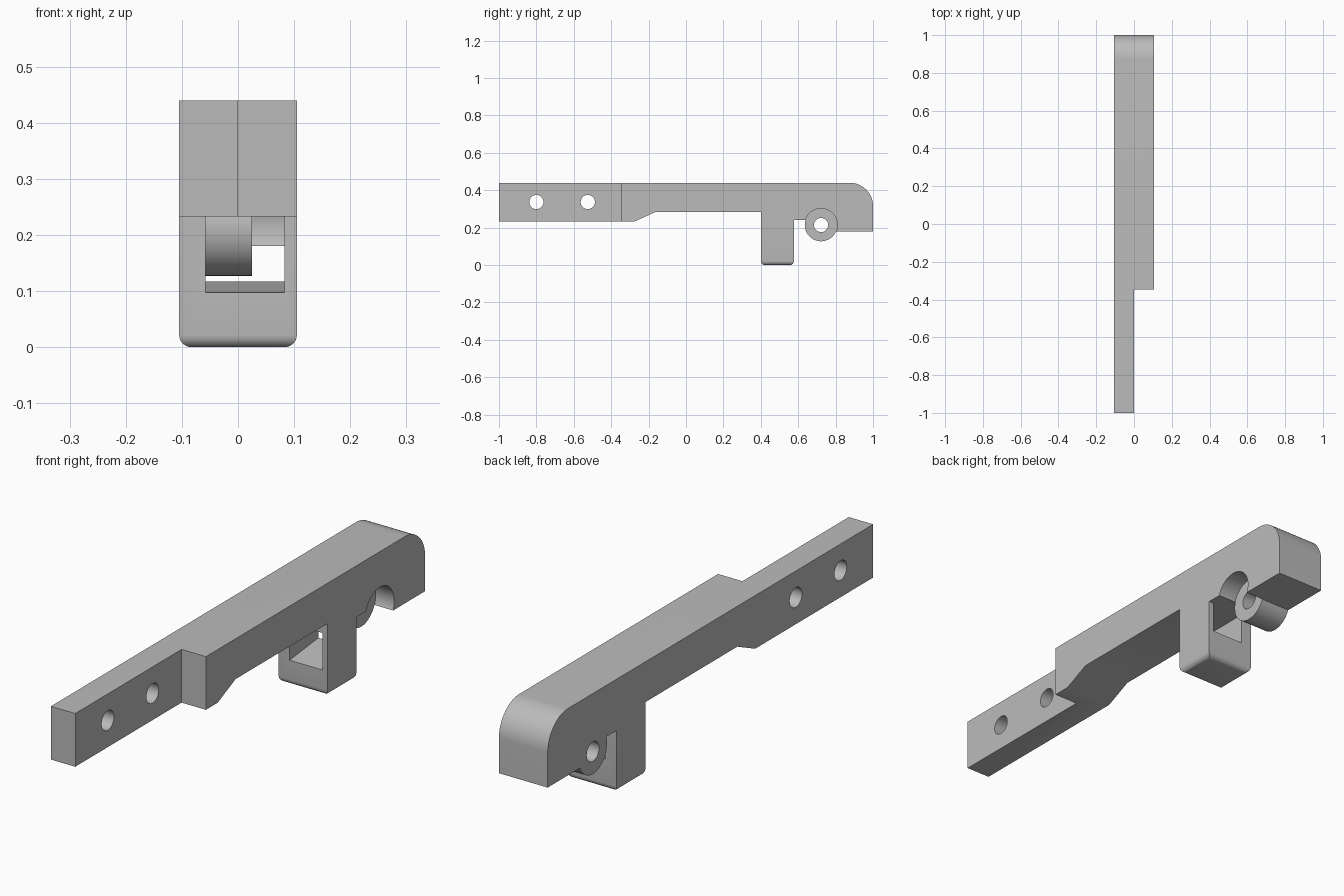
import bpy, bmesh, math

cube = bpy.data.objects.get("Cube")
if cube:
    bpy.data.objects.remove(cube, do_unlink=True)

HALF = 0.105                                  # half the width of the part
HUB_Y, HUB_Z, HUB_R, BORE = 0.722, 0.214, 0.087, 0.038

grey = bpy.data.materials.new("plain grey")
grey.use_nodes = True
grey.diffuse_color = (0.5, 0.5, 0.5, 1)
grey.node_tree.nodes["Principled BSDF"].inputs["Base Color"].default_value = (0.5, 0.5, 0.5, 1)


def arc(y, z, r, start, end, steps):
    """Points of an arc in the side plane, angles in degrees."""
    angles = [math.radians(start + (end - start) * i / steps) for i in range(steps + 1)]
    return [(y + r * math.cos(a), z + r * math.sin(a)) for a in angles]


def prism(name, profile, x0, x1, round_below=None):
    """Extrude a side profile along x, optionally rounding its lowest edges."""
    bm = bmesh.new()
    face = bm.faces.new([bm.verts.new((x0, y, z)) for y, z in profile])
    grown = bmesh.ops.extrude_face_region(bm, geom=[face])
    for v in grown["geom"]:
        if isinstance(v, bmesh.types.BMVert):
            v.co.x = x1
    bmesh.ops.recalc_face_normals(bm, faces=bm.faces)
    if round_below is not None:
        low = [e for e in bm.edges if all(v.co.z < round_below for v in e.verts)]
        bmesh.ops.bevel(bm, geom=low, offset=0.022, segments=6, profile=0.5,
                        affect='EDGES', clamp_overlap=True)
    mesh = bpy.data.meshes.new(name)
    bm.to_mesh(mesh)
    bm.free()
    obj = bpy.data.objects.new(name, mesh)
    bpy.context.collection.objects.link(obj)
    return obj


def rod(name, y, z, r, x0, x1):
    return prism(name, arc(y, z, r, 0, 352.5, 47), x0, x1)


# Arm: beam, leg, hub and rounded tail in one side profile
hub_start = 180 - math.degrees(math.asin((0.24 - HUB_Z) / HUB_R))
hub_end = 360 + math.degrees(math.asin((0.18 - HUB_Z) / HUB_R))
outline = [(-1, 0.44), (-1, 0.233), (-0.275, 0.233), (-0.165, 0.283),
           (0.4, 0.283), (0.4, 0), (0.577, 0), (0.577, 0.24)]
outline += arc(HUB_Y, HUB_Z, HUB_R, hub_start, hub_end, 28)
outline += [(1, 0.18)] + arc(0.875, 0.315, 0.125, 0, 90, 16)
arm = prism("bracket_arm", outline, -HALF, HALF, round_below=0.01)
arm.data.materials.append(grey)

# Cutters: half-width mounting end, side pocket beside the hub, bores, leg window
cutters = [
    prism("mount_step_cutter", [(-1.1, 0.1), (-0.347, 0.1), (-0.347, 0.6), (-1.1, 0.6)], 0, 0.3),
    rod("hub_pocket_cutter", HUB_Y, HUB_Z, HUB_R + 0.001, 0.025, 0.3),
    prism("leg_window_cutter", [(0.35, 0.097), (0.4, 0.097), (0.58, 0.117),
                                (0.58, 0.241), (0.35, 0.241)], -0.058, 0.083),
]
for y, z in [(-0.8, 0.337), (-0.525, 0.337), (HUB_Y, HUB_Z)]:
    cutters.append(rod("bore_cutter", y, z, BORE, -0.3, 0.3))

for cutter in cutters:
    cutter.hide_render = True
    mod = arm.modifiers.new(cutter.name, 'BOOLEAN')
    mod.operation = 'DIFFERENCE'
    mod.solver = 'EXACT'
    mod.object = cutter

# Bake the cuts and remove the cutters
evaluated = arm.evaluated_get(bpy.context.evaluated_depsgraph_get())
baked = bpy.data.meshes.new_from_object(evaluated)
arm.modifiers.clear()
arm.data = baked
baked.materials.clear()
baked.materials.append(grey)
for poly in baked.polygons:
    poly.material_index = 0
for cutter in cutters:
    bpy.data.objects.remove(cutter, do_unlink=True)

# Smooth the curves, keep hard edges crisp
bpy.ops.object.select_all(action='DESELECT')
arm.select_set(True)
bpy.context.view_layer.objects.active = arm
bpy.ops.object.shade_smooth_by_angle(angle=math.radians(25))
